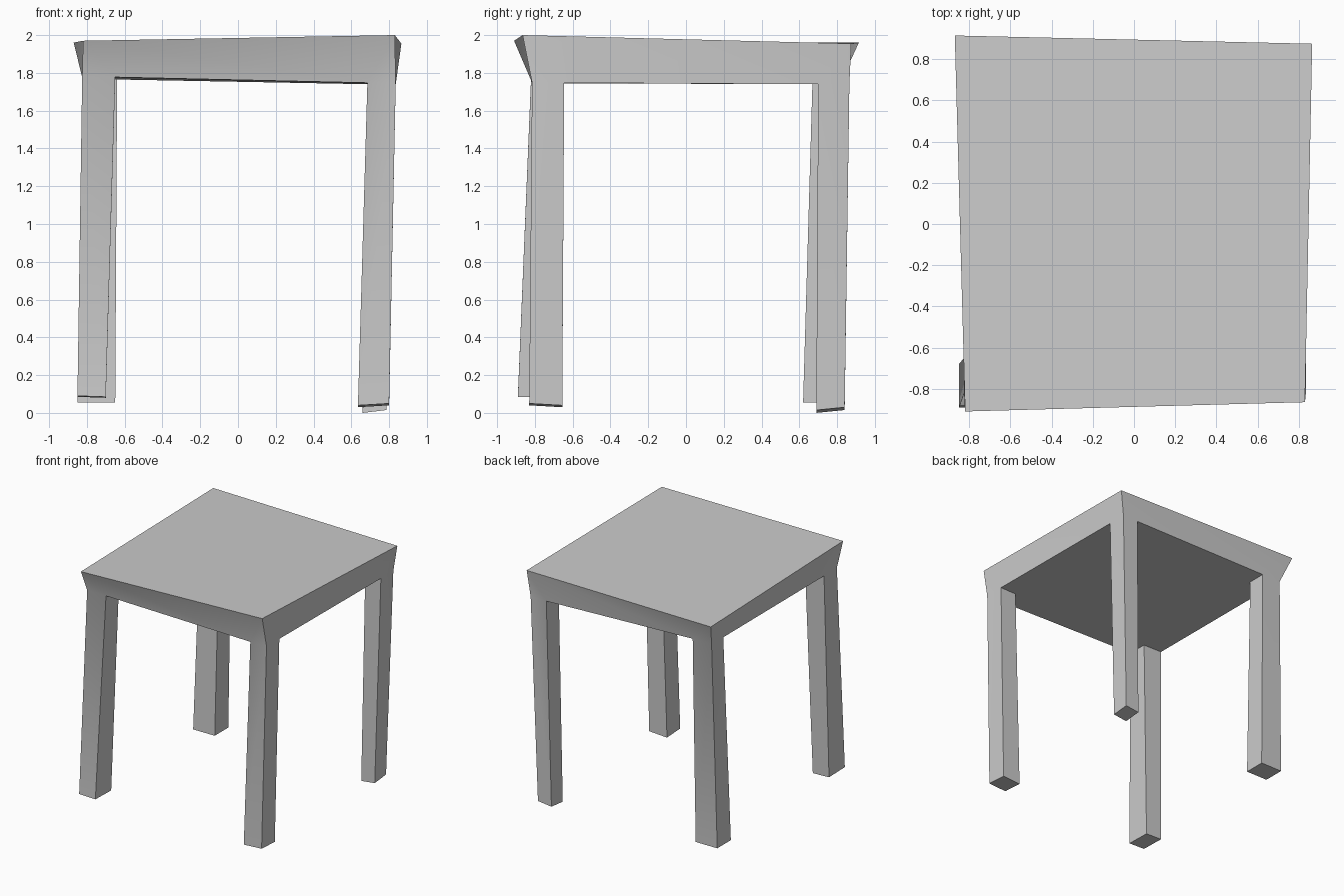
import bpy, bmesh

if "Cube" in bpy.data.objects:
    bpy.data.objects.remove(bpy.data.objects["Cube"])

# Per leg: top corner, leg head (outer, inner), foot (outer, inner); order FL, FR, BR, BL
LEGS = [
    ((-0.82, -0.91, 1.97), (-0.825, -0.82, 1.78), (-0.65, -0.65, 1.775),
     (-0.85, -0.89, 0.09), (-0.70, -0.68, 0.08)),
    ((0.83, -0.865, 2.00), (0.835, -0.815, 1.75), (0.685, -0.645, 1.745),
     (0.80, -0.83, 0.05), (0.635, -0.655, 0.03)),
    ((0.865, 0.875, 1.955), (0.835, 0.865, 1.74), (0.69, 0.70, 1.74),
     (0.785, 0.84, 0.03), (0.66, 0.69, 0.0)),
    ((-0.87, 0.915, 1.96), (-0.815, 0.825, 1.765), (-0.64, 0.67, 1.765),
     (-0.85, 0.80, 0.055), (-0.65, 0.62, 0.055)),
]

bm = bmesh.new()


def ring(outer, inner):
    """Four leg corners: outer, front/back edge, inner, side edge."""
    z = (outer[2] + inner[2]) / 2
    return [bm.verts.new(p) for p in
            (outer, (inner[0], outer[1], z), inner, (outer[0], inner[1], z))]


# Legs: open tubes with a closed foot
corners, heads = [], []
for corner, head_out, head_in, foot_out, foot_in in LEGS:
    corners.append(bm.verts.new(corner))
    head, foot = ring(head_out, head_in), ring(foot_out, foot_in)
    heads.append(head)
    for i in range(4):
        j = (i + 1) % 4
        bm.faces.new((head[i], head[j], foot[j], foot[i]))
    bm.faces.new(foot)

# Top surface and underside centre
bm.faces.new(corners)
bm.faces.new([h[2] for h in heads])

# Aprons and underside strips between neighbouring legs
for i in range(4):
    j = (i + 1) % 4
    a, b = heads[i], heads[j]
    k = 1 if i % 2 == 0 else 3      # front/back runs use 1, side runs use 3
    bm.faces.new((corners[i], corners[j], b[k], a[k]))
    bm.faces.new((corners[i], a[k], a[0]))
    bm.faces.new((corners[j], b[0], b[k]))
    bm.faces.new((a[k], b[k], b[2], a[2]))

bmesh.ops.recalc_face_normals(bm, faces=bm.faces[:])
mesh = bpy.data.meshes.new("table")
bm.to_mesh(mesh)
bm.free()
table = bpy.data.objects.new("table", mesh)
bpy.context.collection.objects.link(table)

# Smooth blend from apron to legs, crisp corners
bpy.context.view_layer.objects.active = table
table.select_set(True)
bpy.ops.object.shade_smooth_by_angle(angle=0.6)
